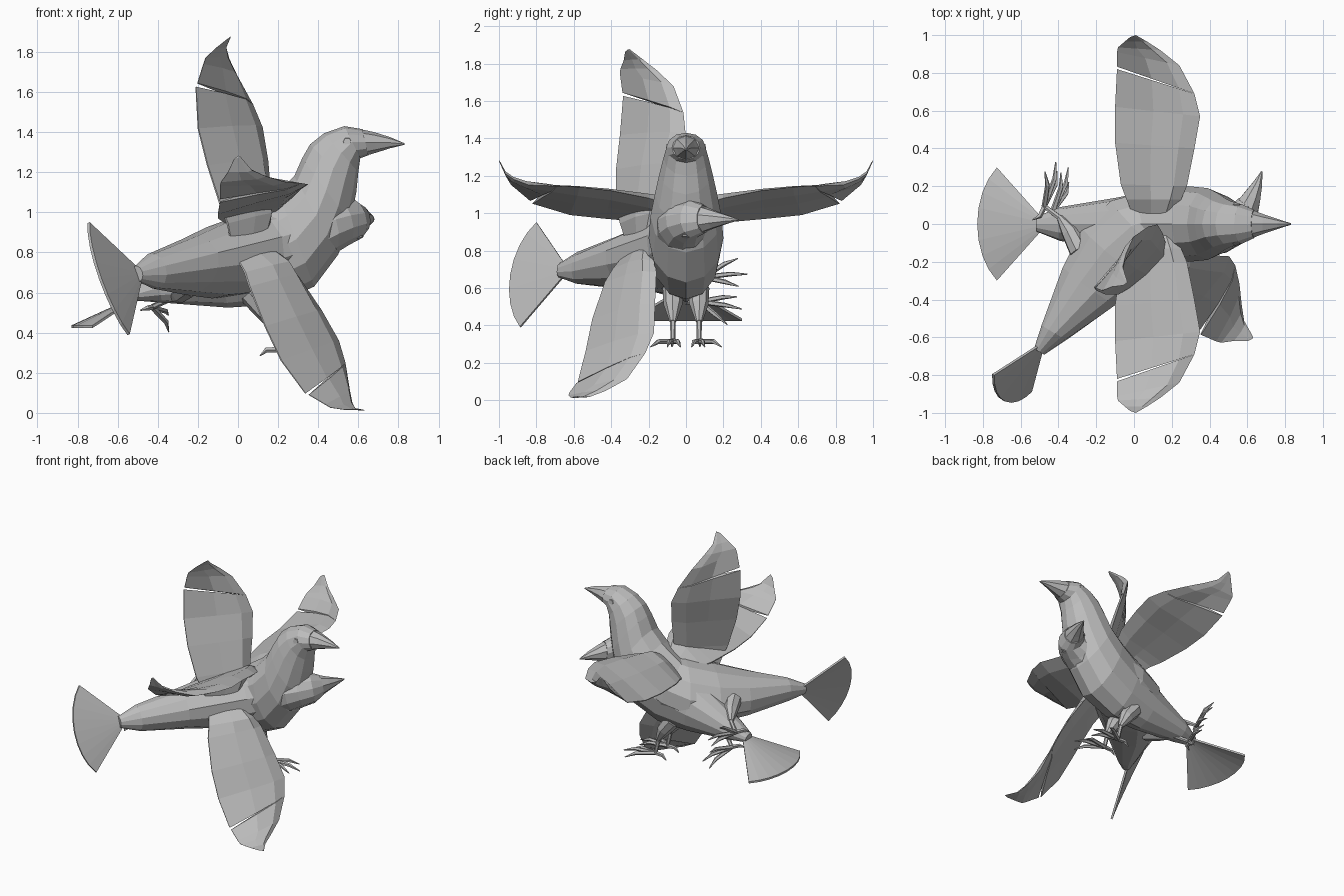
import bpy, bmesh, math
from mathutils import Vector, Matrix

cube = bpy.data.objects.get("Cube")
if cube:
    bpy.data.objects.remove(cube)

grey = bpy.data.materials.new("plain grey")
grey.use_nodes = True
COLOUR = (0.5, 0.5, 0.5, 1)
grey.diffuse_color = COLOUR
grey.node_tree.nodes["Principled BSDF"].inputs["Base Color"].default_value = COLOUR


def loft(name, rings, place):
    """Skin a list of closed rings and cap both ends."""
    bm = bmesh.new()
    loops = [[bm.verts.new(p) for p in ring] for ring in rings]
    n = len(loops[0])
    for a, b in zip(loops, loops[1:]):
        for i in range(n):
            j = (i + 1) % n
            bm.faces.new((a[i], a[j], b[j], b[i]))
    bm.faces.new(loops[0])
    bm.faces.new(loops[-1])
    bmesh.ops.recalc_face_normals(bm, faces=bm.faces)
    mesh = bpy.data.meshes.new(name)
    bm.to_mesh(mesh)
    bm.free()
    mesh.materials.append(grey)
    obj = bpy.data.objects.new(name, mesh)
    bpy.context.collection.objects.link(obj)
    obj.matrix_world = place
    return obj


def oval(top, bottom, width, sides=12):
    """Upright oval ring between a top and a bottom point (x, z)."""
    t, b = Vector((top[0], 0, top[1])), Vector((bottom[0], 0, bottom[1]))
    mid, half = (t + b) / 2, (t - b) / 2
    ring = []
    for i in range(sides):
        a = 2 * math.pi * i / sides
        ring.append(mid + half * math.cos(a) + Vector((0, width * math.sin(a), 0)))
    return ring


def limb(name, points, radii, place, sides=6):
    """Tapered tube through a few points."""
    pts = [Vector(p) for p in points]
    rings = []
    for i, p in enumerate(pts):
        d = pts[min(i + 1, len(pts) - 1)] - pts[max(i - 1, 0)]
        q = d.to_track_quat('Z', 'Y')
        rings.append([p + q @ Vector((radii[i] * math.cos(a), radii[i] * math.sin(a), 0))
                      for a in (2 * math.pi * k / sides for k in range(sides))])
    return loft(name, rings, place)


def wing_panel(name, stations, side, place):
    """Thin cambered panel; each station is leading point, trailing point, thickness."""
    rings = []
    for lead, trail, thick in stations:
        l, t = Vector(lead), Vector(trail)
        up = Vector((0, 0, thick))
        ring = [l, l.lerp(t, .2) + up, l.lerp(t, .55) + up * .9, t + up * .15,
                t, l.lerp(t, .55) - up * .2, l.lerp(t, .2) - up * .5]
        rings.append([Vector((p.x, p.y * side, p.z)) for p in ring])
    return loft(name, rings, place)


# body sections: top point, bottom point, half width
BODY = [((-.52, .62), (-.51, .56), .04), ((-.4, .70), (-.38, .55), .09),
        ((-.13, .88), (-.05, .525), .14), ((.05, 1.0), (.18, .54), .18),
        ((.2, 1.1), (.38, .63), .2), ((.28, 1.18), (.5, .79), .19),
        ((.32, 1.27), (.56, .95), .165), ((.36, 1.34), (.59, 1.1), .14),
        ((.43, 1.395), (.6, 1.2), .12), ((.53, 1.43), (.61, 1.27), .105),
        ((.62, 1.415), (.65, 1.285), .075)]
BEAK = [((.61, 1.415), (.64, 1.283), .075), ((.68, 1.40), (.69, 1.298), .052),
        ((.76, 1.375), (.76, 1.32), .027), ((.83, 1.345), (.83, 1.337), .004)]

# wing stations from root outwards
INNER = [((.2, .03, 1.03), (.0, .03, .91), .03), ((.25, .13, 1.06), (-.04, .13, .94), .06),
         ((.28, .2, 1.08), (-.07, .21, .95), .05), ((.32, .4, 1.12), (-.1, .43, .97), .04),
         ((.35, .57, 1.14), (-.1, .62, .99), .035), ((.32, .69, 1.145), (-.09, .82, 1.05), .025)]
OUTER = [((.32, .69, 1.145), (-.09, .833, 1.065), .025), ((.24, .84, 1.15), (-.09, .91, 1.13), .025),
         ((.14, .92, 1.18), (-.085, .935, 1.15), .02), ((.07, .965, 1.21), (-.05, .965, 1.2), .015),
         ((.01, 1.0, 1.28), (-.02, .99, 1.265), .006)]


def build_bird(prefix, place, tail_height):
    loft(prefix + "body", [oval(*s) for s in BODY], place)
    loft(prefix + "beak", [oval(*s, sides=8) for s in BEAK], place)

    # tail fan of flat feathers
    rings = []
    for i in range(9):
        s = i / 4 - 1
        a = s * math.radians(53)
        root = Vector((-.49, .035 * s, .585))
        tip = Vector((-.49 - .34 * math.cos(a * .87), .375 * math.sin(a), tail_height))
        up = Vector((0, 0, .007))
        rings.append([root + up, tip + up, tip - up, root - up])
    loft(prefix + "tail_fan", rings, place)

    for side, word in ((1, "left_"), (-1, "right_")):
        tag = prefix + word
        wing_panel(tag + "inner_wing", INNER, side, place)
        wing_panel(tag + "wing_tip", OUTER, side, place)

        # eye: small disc on the side of the head
        limb(tag + "eye", [(.545, .085 * side, 1.35), (.545, .106 * side, 1.352)], [.028, .02], place, 6)

        # leg and foot
        limb(tag + "thigh", [(.06, .065 * side, .6), (.13, .07 * side, .51), (.18, .07 * side, .42)],
             [.06, .05, .018], place, 8)
        limb(tag + "shank", [(.17, .07 * side, .45), (.2, .07 * side, .32)], [.016, .013], place)
        for k, (x, y) in enumerate(((.40, .03), (.44, .10), (.37, .19), (.11, .075))):
            start = Vector((.2, .07 * side, .315))
            end = Vector((x, y * side, .285))
            knuckle = start.lerp(end, .65) + Vector((0, 0, .018))
            limb(tag + "toe_%d" % (k + 1), [start, knuckle, end], [.015, .013, .003], place, 5)


# one bird upright, one banking across it with its tail raised
build_bird("upright_bird_", Matrix.Identity(4), .43)
banking = Matrix(((.39, -.325, .857, -.80),
                  (.92, .15, -.364, .016),
                  (.003, .935, .365, .478),
                  (0, 0, 0, 1)))
build_bird("banking_bird_", banking, .52)
